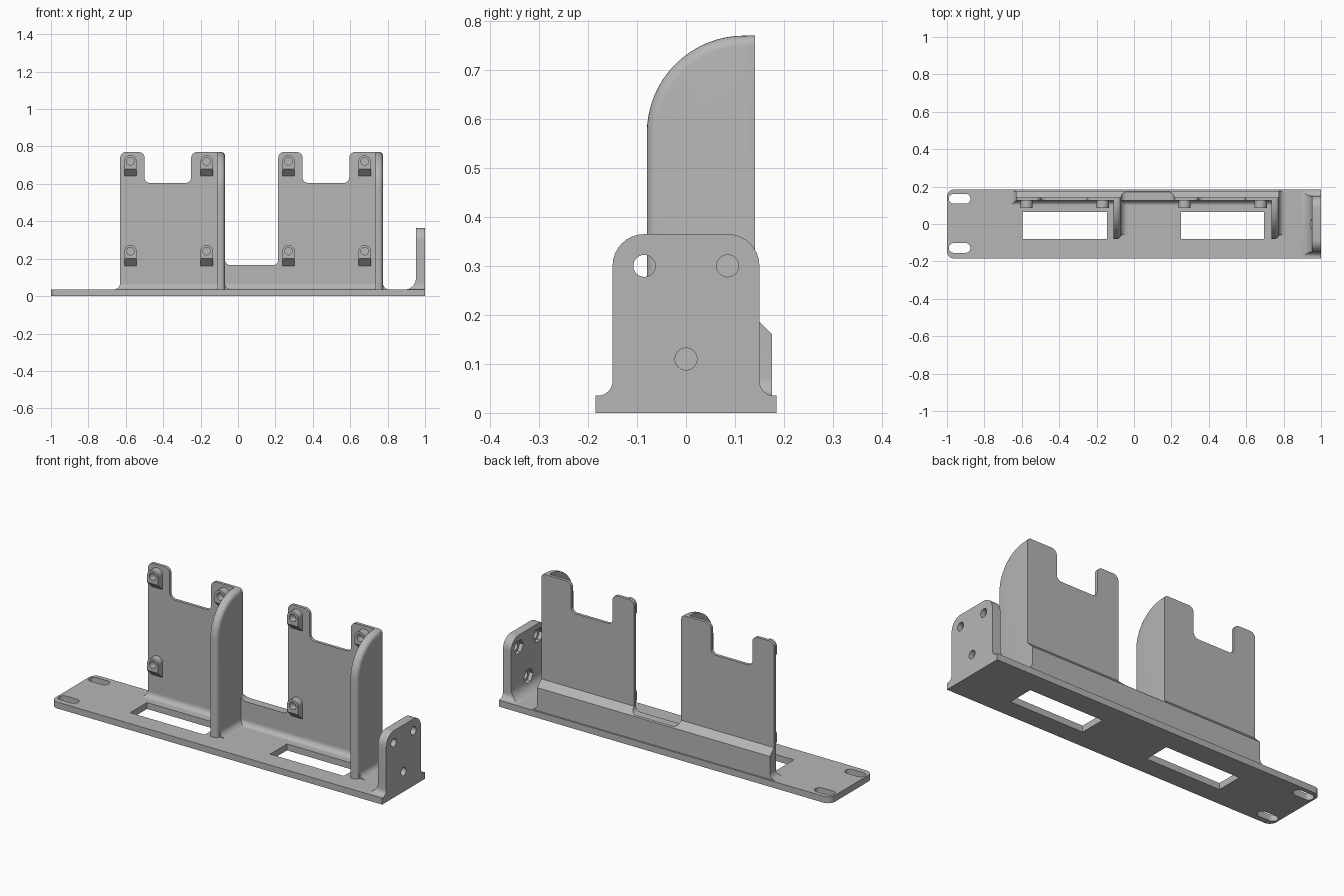
import bpy, bmesh, math
from mathutils import Vector

cube = bpy.data.objects.get("Cube")
if cube:
    bpy.data.objects.remove(cube, do_unlink=True)

grey = bpy.data.materials.new("plain grey")
grey.use_nodes = True
grey.diffuse_color = (0.47, 0.47, 0.47, 1)
grey.node_tree.nodes["Principled BSDF"].inputs["Base Color"].default_value = grey.diffuse_color


def rounded(corners, steps=8):
    """Outline from (a, b, radius) corners, convex or concave."""
    out = []
    for i, c in enumerate(corners):
        p = Vector(c[:2])
        r = c[2] if len(c) > 2 else 0
        if not r:
            out.append(p)
            continue
        u = (Vector(corners[i - 1][:2]) - p).normalized()
        v = (Vector(corners[(i + 1) % len(corners)][:2]) - p).normalized()
        half = u.angle(v) / 2
        centre = p + (u + v).normalized() * (r / math.sin(half))
        start = p + u * (r / math.tan(half)) - centre
        end = p + v * (r / math.tan(half)) - centre
        sweep = start.angle(end)
        for k in range(steps + 1):
            t = k / steps
            out.append(centre + (start * math.sin((1 - t) * sweep)
                                 + end * math.sin(t * sweep)) / math.sin(sweep))
    return out


def circle(a, b, r, n=24):
    return [Vector((a + r * math.cos(math.tau * k / n), b + r * math.sin(math.tau * k / n)))
            for k in range(n)]


def rect(a0, a1, b0, b1, r=0):
    return rounded([(a0, b0, r), (a1, b0, r), (a1, b1, r), (a0, b1, r)])


def place(axis, d, p):
    return {"x": (d, p[0], p[1]), "y": (p[0], d, p[1]), "z": (p[0], p[1], d)}[axis]


def prism(name, axis, *pieces):
    """One object from (outline, start, end) pieces extruded along an axis."""
    bm = bmesh.new()
    for outline, lo, hi in pieces:
        a = [bm.verts.new(place(axis, lo, p)) for p in outline]
        b = [bm.verts.new(place(axis, hi, p)) for p in outline]
        bm.faces.new(a)
        bm.faces.new(b[::-1])
        n = len(a)
        for i in range(n):
            bm.faces.new((a[i], b[i], b[(i + 1) % n], a[(i + 1) % n]))
    bmesh.ops.recalc_face_normals(bm, faces=bm.faces)
    me = bpy.data.meshes.new(name)
    bm.to_mesh(me)
    bm.free()
    me.materials.append(grey)
    ob = bpy.data.objects.new(name, me)
    bpy.context.collection.objects.link(ob)
    return ob


def activate(ob):
    bpy.ops.object.select_all(action="DESELECT")
    ob.select_set(True)
    bpy.context.view_layer.objects.active = ob


def combine(ob, tool, operation="DIFFERENCE"):
    activate(ob)
    mod = ob.modifiers.new("cut", "BOOLEAN")
    mod.object, mod.operation, mod.solver = tool, operation, "EXACT"
    bpy.ops.object.modifier_apply(modifier=mod.name)
    bpy.data.objects.remove(tool, do_unlink=True)


def smooth(ob):
    activate(ob)
    bpy.ops.object.shade_smooth_by_angle(angle=math.radians(30))


T = 0.035          # base thickness
PITCH = 0.845      # spacing of the two panels

# Base plate with windows and mounting slots
base = prism("base_plate", "z", (rounded([(-1, -.185, .04), (1, -.185), (1, .185), (-1, .185, .04)]), 0, T))
holes = [(rect(x0, x1, -.08, .065), -.1, .1) for x0, x1 in ((-.595, -.145), (.25, .695))]
holes += [(rect(-.99, -.875, y - .026, y + .026, .0255), -.1, .1) for y in (-.128, .135)]
combine(base, prism("base_cutter", "z", *holes))
smooth(base)


# Back wall: front outline crossed with a side section
def panel_top(x):
    return [(x, .77, .03), (x + .13, .77, .03), (x + .13, .605, .03),
            (x + .38, .605, .03), (x + .38, .77, .03), (x + .56, .77, .02)]


left, right = -.63, -.63 + PITCH
outline = [(left - .04, .02), (left - .04, T), (left, T, .035)] + panel_top(left)
outline += [(left + .56, .165, .03), (right, .165, .03)] + panel_top(right)
outline += [(right + .56, T, .035), (right + .6, T), (right + .6, .02)]
wall = prism("back_wall", "y", (rounded(outline), .05, .22))
section = rounded([(.09, .02), (.09, T), (.125, T, .03), (.125, .85), (.141, .85),
                   (.141, .195), (.176, .16), (.176, .02)])
combine(wall, prism("wall_section", "x", (section, -1, 1)), "INTERSECT")
smooth(wall)

# Side fins with a rounded outer edge and a filleted foot
for label, x in (("first", left + .52), ("second", right + .52)):
    side = rounded([(-.08, .02), (-.08, .77, .199), (.135, .77), (.135, .02)], 16)
    fin = prism(label + "_fin", "x", (side, x, x + .04))
    bm = bmesh.new()
    bm.from_mesh(fin.data)
    outer = [e for e in bm.edges
             if all(v.co.x > x + .03 and v.co.z > .01 for v in e.verts)
             and not all(v.co.y > .13 for v in e.verts)
             and not all(v.co.z < .03 for v in e.verts)]
    bmesh.ops.bevel(bm, geom=outer, offset=.022, segments=5, profile=.5, affect="EDGES")
    bm.to_mesh(fin.data)
    bm.free()
    smooth(fin)
    foot = rounded([(x + .02, .02), (x + .08, .02), (x + .08, T), (x + .04, T, .035),
                    (x + .04, .08), (x + .02, .08)])
    smooth(prism(label + "_fin_foot", "y", (foot, -.06, .13)))

# Screw bosses with a sloped underside
for x in (left + .055, left + .462, right + .055, right + .462):
    for z in (.24, .72):
        r = .033
        boss = prism("screw_boss", "y", (rounded([(x - r, z - .08), (x + r, z - .08),
                                                  (x + r, z + r, r * .99), (x - r, z + r, r * .99)]), .05, .13))
        slope = [(.085, z - .04), (.13, z - .083), (.13, z + .05), (.085, z + .05)]
        combine(boss, prism("boss_section", "x", (slope, x - .1, x + .1)), "INTERSECT")
        combine(boss, prism("boss_hole", "y", (circle(x, z, .02), .05, .122)))
        smooth(boss)

# End bracket with bolt holes and hexagonal nut pockets
face = rounded([(-.184, .003), (.184, .003), (.184, T), (.15, T, .03), (.15, .365, .065),
                (-.15, .365, .065), (-.15, T, .03), (-.184, T)])
bracket = prism("end_bracket", "x", (face, .8, 1))
bend = rounded([(.87, .003), (1, .003), (1, .5), (.951, .5), (.951, T, .06), (.87, T)], 12)
combine(bracket, prism("bracket_section", "y", (bend, -.3, .3)), "INTERSECT")
spots = ((-.085, .3), (.085, .3), (0, .11))
combine(bracket, prism("bolt_cutter", "x", *[(circle(y, z, .0225), .8, 1.1) for y, z in spots]))
combine(bracket, prism("nut_cutter", "x", *[(circle(y, z, .04, 6), .87, .972) for y, z in spots]))
smooth(bracket)
